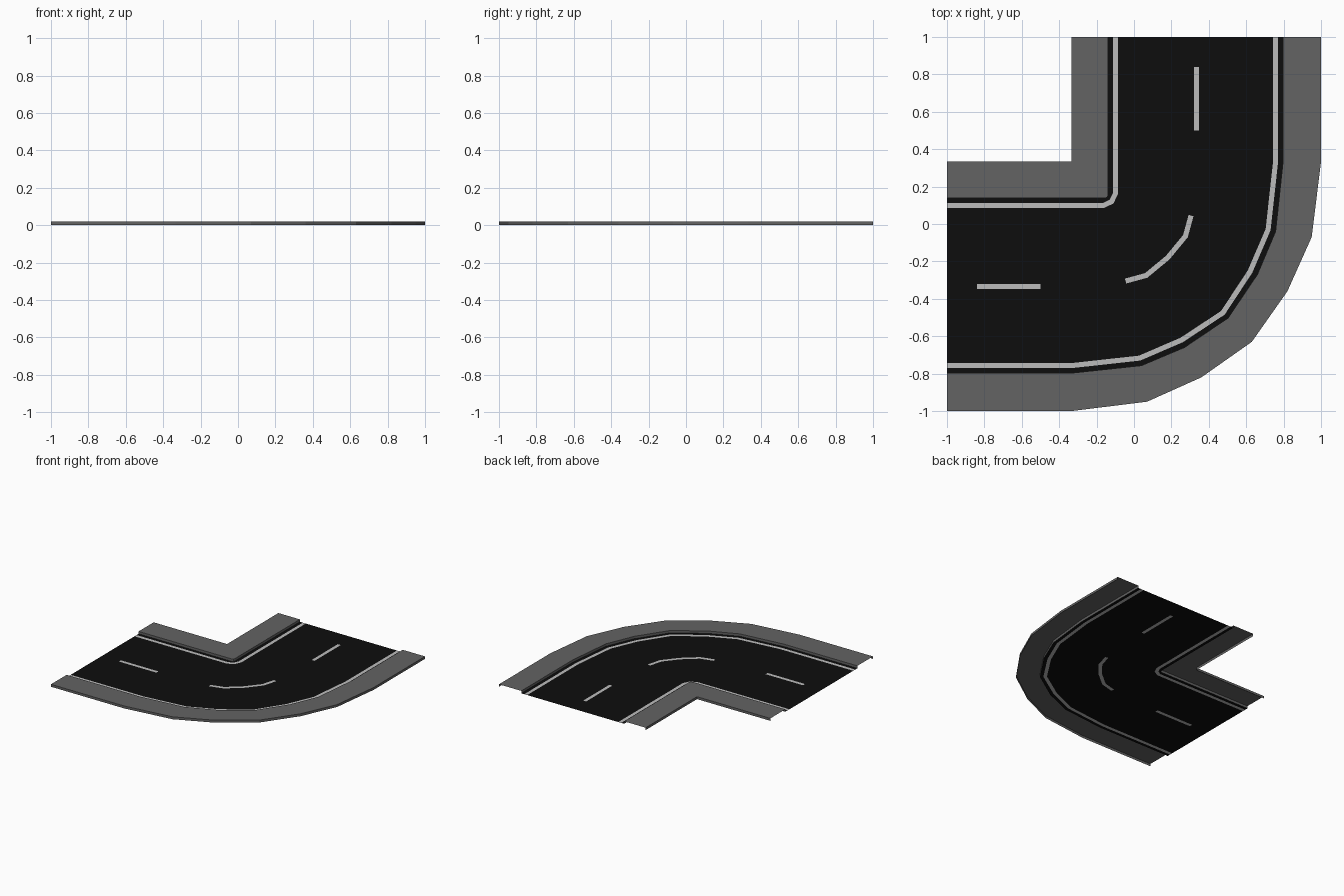
import bpy
from mathutils import Vector
from mathutils.geometry import tessellate_polygon

if "Cube" in bpy.data.objects:
    bpy.data.objects.remove(bpy.data.objects["Cube"])

KERB = 0.02      # pavement height
HALF = 0.0135    # half width of painted lines


def material(name, v):
    m = bpy.data.materials.new(name)
    m.diffuse_color = (v, v, v, 1)
    m.use_nodes = True
    m.node_tree.nodes["Principled BSDF"].inputs["Base Color"].default_value = m.diffuse_color
    return m


asphalt = material("asphalt", 0.004)
paving = material("paving", 0.125)
paint = material("paint", 0.5)


def mirrored(half):
    """Complete a path by reflecting it over the tile diagonal."""
    pts = [Vector(p) for p in half]
    rest = [Vector((-p.y, -p.x)) for p in reversed(pts)]
    if (pts[-1] - rest[0]).length < 0.001:
        rest = rest[1:]
    return pts + rest


def offset(path, d):
    """Parallel path at distance d to the left, with mitred corners."""
    out = []
    for i, p in enumerate(path):
        a = (p - path[i - 1]).normalized() if i > 0 else None
        b = (path[i + 1] - p).normalized() if i < len(path) - 1 else None
        a, b = a or b, b or a
        na, nb = Vector((-a.y, a.x)), Vector((-b.y, b.x))
        out.append(p + (na + nb) * d / (1 + na.dot(nb)))
    return out


def between(a, b):
    return list(a) + list(reversed(b))


def sheet(name, regions, z, mat, walls=()):
    """Flat faces filling regions (outline plus holes), with optional drop walls."""
    verts, faces = [], []
    for loops in regions:
        base = len(verts)
        loops = [[Vector((p.x, p.y, z)) for p in lp] for lp in loops]
        flat = [p for lp in loops for p in lp]
        for t in tessellate_polygon(loops):
            a, b, c = (flat[i] for i in t)
            up = (b - a).cross(c - a).z > 0
            faces.append([base + i for i in (t if up else reversed(t))])
        verts += flat
    for path in walls:
        base = len(verts)
        for p in path:
            verts += [Vector((p.x, p.y, 0)), Vector((p.x, p.y, z))]
        for i in range(len(path) - 1):
            k = base + 2 * i
            faces.append([k, k + 2, k + 3, k + 1])
    me = bpy.data.meshes.new(name)
    me.from_pydata([tuple(v) for v in verts], [], faces)
    me.materials.append(mat)
    ob = bpy.data.objects.new(name, me)
    bpy.context.collection.objects.link(ob)
    return ob


# Guide paths, from the left end round to the back end
outer_edge = mirrored([(-1, -1), (-.333, -1), (.07, -.95), (.36, -.82), (.63, -.63)])
outer_kerb = mirrored([(-1, -.797), (-.333, -.797), (.04, -.757), (.27, -.66), (.503, -.503)])
outer_line = mirrored([(-1, -.757), (-.333, -.757), (.03, -.717), (.255, -.62), (.475, -.475)])
inner_line = mirrored([(-1, .098), (-.165, .098), (-.12, .12)])
inner_kerb = mirrored([(-1, .138), (-.155, .138), (-.143, .143)])
inner_edge = mirrored([(-1, .333), (-.333, .333)])

# Dashes along the lane centre
dash_paths = [
    [Vector((-.84, -.333)), Vector((-.5, -.333))],
    mirrored([(-.045, -.305), (.065, -.275), (.18, -.18)]),
    [Vector((.333, .5)), Vector((.333, .84))],
]


def ribbon(path):
    return between(offset(path, -HALF), offset(path, HALF))


dashes = [ribbon(p) for p in dash_paths]

# Pavements with kerb face and outer skirt
sheet("outer_pavement", [[between(outer_edge, outer_kerb)]], KERB, paving,
      [outer_edge, outer_kerb[::-1]])
sheet("inner_pavement", [[between(inner_kerb, inner_edge)]], KERB, paving,
      [inner_kerb, inner_edge[::-1]])

# Road surface: two gutters and the lanes with dash openings
sheet("road_surface", [
    [between(outer_kerb, offset(outer_line, -HALF))],
    [between(offset(outer_line, HALF), offset(inner_line, -HALF))] + dashes,
    [between(offset(inner_line, HALF), inner_kerb)],
], 0, asphalt)

# Painted markings, flush with the road
sheet("edge_lines", [[ribbon(outer_line)], [ribbon(inner_line)]], 0, paint)
sheet("centre_dashes", [[d] for d in dashes], 0, paint)
